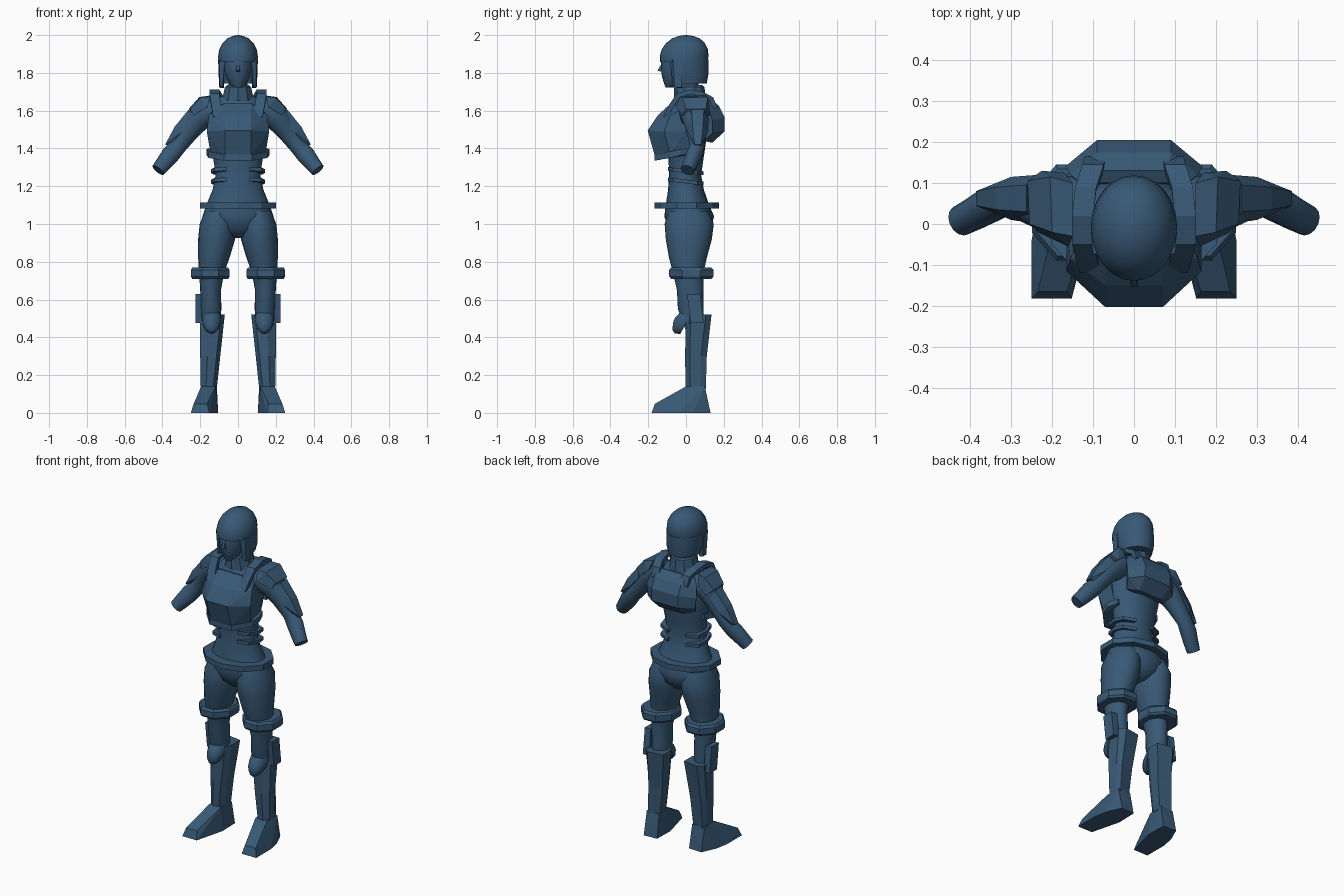
import bpy, bmesh, math
from mathutils import Vector

mat = bpy.data.materials.new("dark_blue")
mat.diffuse_color = (0.04, 0.10, 0.18, 1)


def finish(name, bm, mirror=False, smooth=False):
    bmesh.ops.recalc_face_normals(bm, faces=bm.faces)
    me = bpy.data.meshes.new(name)
    bm.to_mesh(me)
    bm.free()
    ob = bpy.data.objects.new(name, me)
    bpy.context.collection.objects.link(ob)
    me.materials.append(mat)
    if mirror:
        ob.modifiers.new("Mirror", 'MIRROR').use_mirror_merge = False
    if smooth:
        bpy.ops.object.select_all(action='DESELECT')
        ob.select_set(True)
        bpy.context.view_layer.objects.active = ob
        bpy.ops.object.shade_smooth_by_angle(angle=math.radians(50))
    return ob


def loft(name, rings, mirror=False, smooth=False, cap=True):
    """Skin a list of equally long point loops."""
    bm = bmesh.new()
    loops = [[bm.verts.new(p) for p in r] for r in rings]
    n = len(loops[0])
    for a, b in zip(loops, loops[1:]):
        for i in range(n):
            bm.faces.new((a[i], a[(i + 1) % n], b[(i + 1) % n], b[i]))
    if cap:
        bm.faces.new(loops[0])
        bm.faces.new(loops[-1])
    return finish(name, bm, mirror, smooth)


def oval(z, cx, cy, rx, ry, n=20, clip=-9, turn=0):
    pts = []
    for i in range(n):
        t = 2 * math.pi * (i + turn) / n
        pts.append((cx + rx * math.cos(t), max(cy + ry * math.sin(t), clip), z))
    return pts


def hull(name, pts, mirror=False, both=False):
    """Faceted solid around points; both adds the x-mirrored points."""
    if both:
        pts = pts + [(-x, y, z) for x, y, z in pts]
    bm = bmesh.new()
    for p in pts:
        bm.verts.new(p)
    bmesh.ops.convex_hull(bm, input=bm.verts[:])
    bmesh.ops.delete(bm, geom=[v for v in bm.verts if not v.link_faces], context='VERTS')
    bmesh.ops.dissolve_limit(bm, angle_limit=0.03, verts=bm.verts[:], edges=bm.edges[:])
    return finish(name, bm, mirror)


def limb(name, path, n=14):
    """Round limb along (x, y, z, radius_y, radius_other), mirrored."""
    c = [Vector(p[:3]) for p in path]
    rings = []
    for i, p in enumerate(path):
        d = (c[min(i + 1, len(c) - 1)] - c[max(i - 1, 0)]).normalized()
        v = d.cross(Vector((0, 1, 0))).normalized()
        u = v.cross(d)
        rings.append([c[i] + u * p[3] * math.cos(k * 2 * math.pi / n)
                      + v * p[4] * math.sin(k * 2 * math.pi / n) for k in range(n)])
    return loft(name, rings, True, True)


# Body: torso with neck, legs, arms
torso = [(.925, .02, .03, .06), (.97, .02, .13, .11), (1.04, .017, .188, .132), (1.10, .008, .168, .115),
         (1.18, 0, .135, .095), (1.26, -.005, .118, .085), (1.34, 0, .13, .092), (1.45, 0, .152, .108),
         (1.55, .01, .162, .108), (1.63, .02, .145, .085), (1.675, .025, .09, .065),
         (1.70, .02, .052, .052), (1.78, .01, .048, .05)]
loft("torso", [oval(z, 0, y, a, b, 24) for z, y, a, b in torso], smooth=True)
leg = [(1.07, .1, .015, .075, .105), (1.0, .108, .017, .095, .13), (.92, .113, .015, .098, .122),
       (.82, .128, .01, .083, .1), (.74, .14, .012, .066, .08), (.65, .145, .022, .055, .07),
       (.55, .142, .025, .054, .068), (.42, .145, .05, .045, .045)]
loft("legs", [oval(z, x, y, a, b) for z, x, y, a, b in leg], True, True)
limb("arms", [(.10, .035, 1.60, .07, .065), (.16, .04, 1.595, .078, .078), (.21, .048, 1.555, .068, .068),
              (.26, .055, 1.49, .052, .055), (.315, .06, 1.415, .04, .046), (.355, .045, 1.37, .043, .05),
              (.39, .025, 1.325, .04, .044), (.423, .008, 1.285, .038, .038)])

# Head: face, nose, hair dome, bob and side locks
face = [(1.722, -.085, .022, .022), (1.74, -.07, .042, .045), (1.78, -.045, .066, .082),
        (1.82, -.03, .077, .103), (1.86, -.025, .083, .106), (1.92, -.02, .08, .10)]
loft("face", [oval(z, 0, y, a, b) for z, y, a, b in face], smooth=True)
hull("nose", [(.012, -.125, 1.805), (.008, -.152, 1.812), (.005, -.125, 1.855)], both=True)
dome = [(1.858, -.012, .104, .126), (1.89, -.01, .105, .129), (1.925, -.006, .099, .122),
        (1.957, -.003, .083, .103), (1.982, 0, .058, .074), (1.995, 0, .03, .04), (2.0, 0, .006, .008)]
loft("hair_dome", [oval(z, 0, y, a, b, 24) for z, y, a, b in dome], smooth=True)
bob = [(1.745, .012, .088, .098), (1.79, .008, .101, .11), (1.87, -.004, .105, .122)]
loft("hair_bob", [oval(z, 0, y, a, b, 24, -.062) for z, y, a, b in bob], smooth=True)
hull("hair_locks", [(.07, -.085, 1.87), (.1, -.07, 1.87), (.105, -.02, 1.86), (.07, -.02, 1.86),
                    (.08, -.07, 1.735), (.095, -.06, 1.72), (.1, -.02, 1.725), (.075, -.02, 1.72)], True)

# Collar, hollow towards the neck
loft("collar", [oval(z, 0, y, a, b, 10, turn=.5) for z, y, a, b in
                [(1.65, .02, .09, .085), (1.725, .018, .073, .08), (1.735, .018, .06, .068),
                 (1.68, .018, .055, .06)]], cap=False)

# Breastplate with rim below
hull("breastplate", [(.07, -.165, 1.36), (.145, -.085, 1.37), (.14, 0, 1.39),
                     (.07, -.203, 1.495), (.165, -.115, 1.49), (.165, 0, 1.49),
                     (.07, -.15, 1.575), (.155, -.085, 1.575), (.07, -.078, 1.64), (.125, -.01, 1.61)], both=True)
hull("breastplate_rim", [(x, y, z + h) for x, y, z in [(.075, -.168, 1.335), (.155, -.085, 1.35), (.168, -.03, 1.365),
                                                     (.145, .03, 1.37)] for h in (0, .032)], both=True)

# Waist ribs on each side
for k, z in enumerate((1.215, 1.27)):
    hull("waist_rib_%d" % k, [(x, y, z + h - y * .12) for x, y in
                              [(.06, -.095), (.125, -.07), (.143, 0), (.13, .06), (.06, .092)]
                              for h in (0, .02)], True)

# Belt
loft("belt", [oval(z, 0, .004, .212, .17, 10, turn=.5) for z in (1.083, 1.115)])

# Backpack and shoulder straps
hull("backpack", [(.085, .13, 1.665), (.13, .10, 1.65), (.09, .175, 1.625), (.155, .12, 1.61),
                  (.09, .205, 1.565), (.168, .14, 1.55), (.09, .203, 1.49), (.16, .14, 1.48),
                  (.08, .14, 1.43), (.13, .09, 1.44)], both=True)
path = [(.095, .165, 1.615), (.10, .145, 1.67), (.118, .09, 1.70), (.125, .02, 1.712),
        (.125, -.05, 1.69), (.115, -.09, 1.63), (.105, -.12, 1.57)]
straps = []
for i, p in enumerate(path):
    a, b = path[max(i - 1, 0)], path[min(i + 1, len(path) - 1)]
    ny, nz = Vector((-(b[2] - a[2]), b[1] - a[1])).normalized() * .025
    straps.append([(p[0] + s * .026, p[1] + t * ny, p[2] + t * nz)
                   for s, t in ((-1, 0), (1, 0), (1, 1), (-1, 1))])
loft("shoulder_straps", straps, True)

# Shoulder and upper arm plates
hull("shoulder_plates", [(.15, -.03, 1.675), (.15, .10, 1.68), (.2, -.02, 1.668), (.205, .115, 1.672),
                         (.255, 0, 1.61), (.26, .105, 1.61), (.16, -.055, 1.62), (.17, .125, 1.62),
                         (.235, -.02, 1.575), (.225, .13, 1.575)], True)
hull("arm_plates", [(.262, .03, 1.605), (.262, .095, 1.605), (.335, .035, 1.515), (.335, .09, 1.515),
                    (.386, .045, 1.42), (.386, .08, 1.42), (.235, .0, 1.56), (.235, .12, 1.56),
                    (.30, .01, 1.485), (.30, .115, 1.485), (.36, .045, 1.415), (.36, .08, 1.415)], True)

# Thigh cuffs
loft("thigh_cuffs", [oval(z, .147, .028, a, b, 8, turn=.5) for z, a, b in
                     [(.71, .104, .115), (.722, .111, .127), (.757, .111, .127), (.77, .102, .115)]], True)

# Side pouches, slightly tilted
hull("side_pouches", [(x, y + (z - .55) * -.12, z) for x in (.185, .226) for y in (.015, .085)
                      for z in (.475, .63)], True)

# Pointed oval knee pads
pads = []
for y, s in ((.01, 1), (-.02, .97), (-.045, .7), (-.062, .1)):
    pads.append([(.14 + .05 * s * math.cos(t), y + .04 * s * math.sin(t), .495 + .077 * s * math.sin(t))
                 for t in (2 * math.pi * i / 16 for i in range(16))])
loft("knee_pads", pads, True, True)

# Boots: tapered shaft and turned-out foot
shaft = []
for z, x0, x1, y0, y1 in ((.13, .112, .197, -.002, .105), (.3, .094, .2, -.005, .11), (.52, .07, .203, .0, .135)):
    m = (x0 + x1) / 2
    shaft.append([(x0 + .02, y0 + .005, z), (m + .015, y0, z), (x1, y0 + .025, z), (x1 - .005, y1 - .03, z),
                  (m + .03, y1, z), (x0, y1 - .015, z), (x0, y0 + .04, z)])
loft("boot_shafts", shaft, True)
hull("feet", [(.118, 0, .14), (.195, 0, .14), (.112, .1, .14), (.195, .1, .14),
              (.108, .125, 0), (.195, .13, 0), (.105, 0, 0), (.25, -.04, 0), (.235, .04, 0),
              (.152, -.182, 0), (.25, -.182, 0), (.163, -.165, .048), (.235, -.165, .048)], True)
